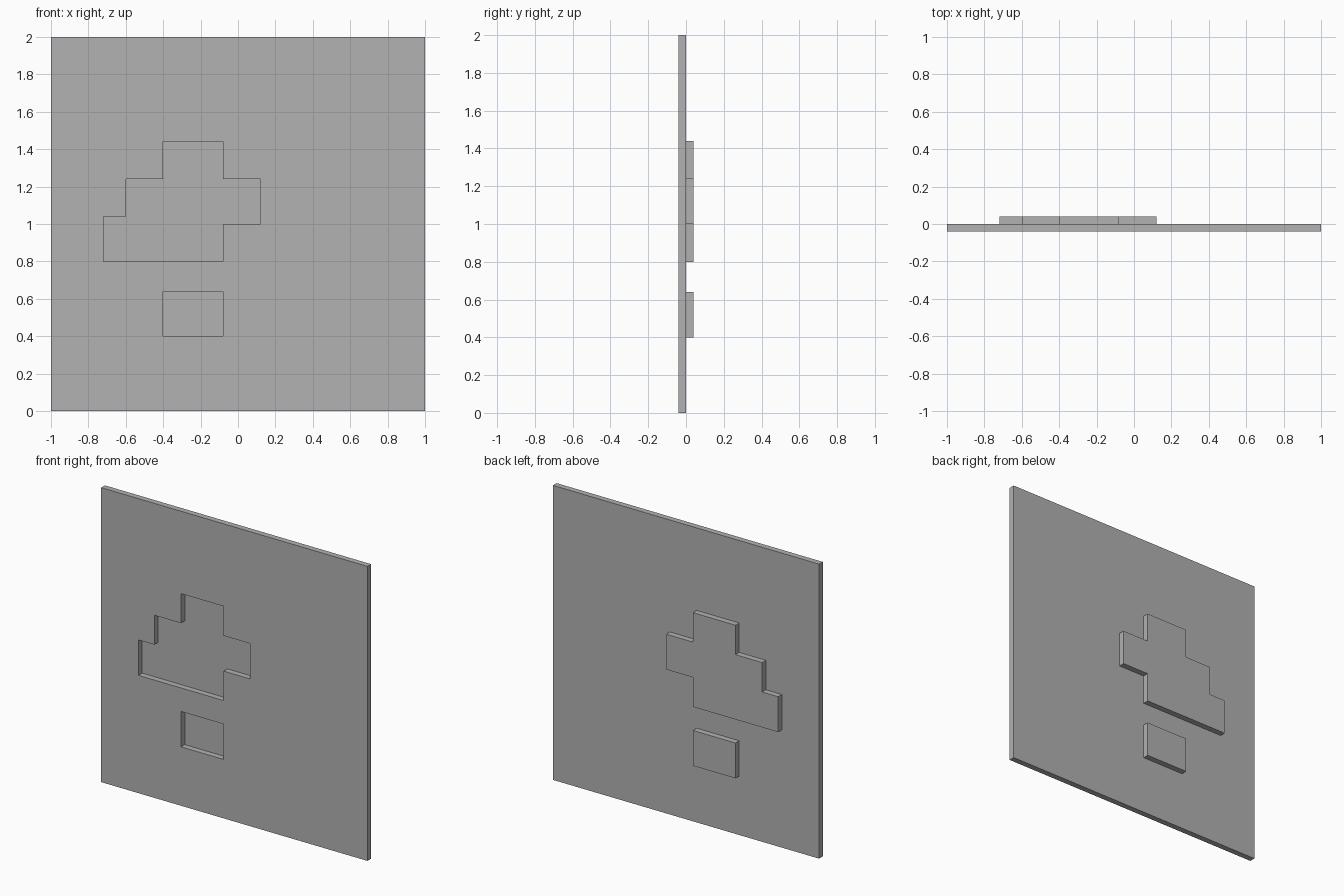
import bpy, bmesh, math
from mathutils import Matrix

if "Cube" in bpy.data.objects:
    bpy.data.objects.remove(bpy.data.objects["Cube"], do_unlink=True)

GREY = (0.445, 0.445, 0.445, 1)
grey = bpy.data.materials.new("plain grey")
grey.use_nodes = True
grey.diffuse_color = GREY
grey.node_tree.nodes["Principled BSDF"].inputs["Base Color"].default_value = GREY


def rect(x0, x1, z0, z1):
    return [(x0, z0), (x1, z0), (x1, z1), (x0, z1)]


def slab(name, outlines, y0, y1):
    """Extrude closed x-z outlines from y0 to y1; inner outlines become holes."""
    curve = bpy.data.curves.new(name + "_profile", "CURVE")
    curve.dimensions = "2D"
    curve.fill_mode = "BOTH"
    curve.extrude = (y1 - y0) / 2
    for outline in outlines:
        spline = curve.splines.new("POLY")
        spline.points.add(len(outline) - 1)
        for point, (x, z) in zip(spline.points, outline):
            point.co = (x, z, 0, 1)
        spline.use_cyclic_u = True
    helper = bpy.data.objects.new(name + "_profile", curve)
    mesh = bpy.data.meshes.new_from_object(helper)
    bpy.data.objects.remove(helper)
    bpy.data.curves.remove(curve)

    # Stand the profile upright, weld it and orient its faces outward
    bm = bmesh.new()
    bm.from_mesh(mesh)
    bm.transform(Matrix.Translation((0, (y0 + y1) / 2, 0)) @ Matrix.Rotation(math.pi / 2, 4, "X"))
    bmesh.ops.remove_doubles(bm, verts=bm.verts, dist=0.0001)
    bmesh.ops.recalc_face_normals(bm, faces=bm.faces)
    for face in bm.faces:
        face.smooth = False
    bm.to_mesh(mesh)
    bm.free()
    mesh.name = name
    mesh.materials.clear()
    mesh.materials.append(grey)
    obj = bpy.data.objects.new(name, mesh)
    bpy.context.collection.objects.link(obj)
    return obj


T = 0.04  # sheet thickness

stepped = [(-0.72, 0.8), (-0.08, 0.8), (-0.08, 1.0), (0.12, 1.0), (0.12, 1.24),
           (-0.08, 1.24), (-0.08, 1.44), (-0.4, 1.44), (-0.4, 1.24),
           (-0.6, 1.24), (-0.6, 1.04), (-0.72, 1.04)]
small = rect(-0.4, -0.08, 0.4, 0.64)

# Square plate with two openings, each closed by a panel set back behind it
slab("plate", [rect(-1, 1, 0, 2), stepped, small], -T, 0)
slab("stepped_panel", [stepped], 0, T)
slab("small_panel", [small], 0, T)
